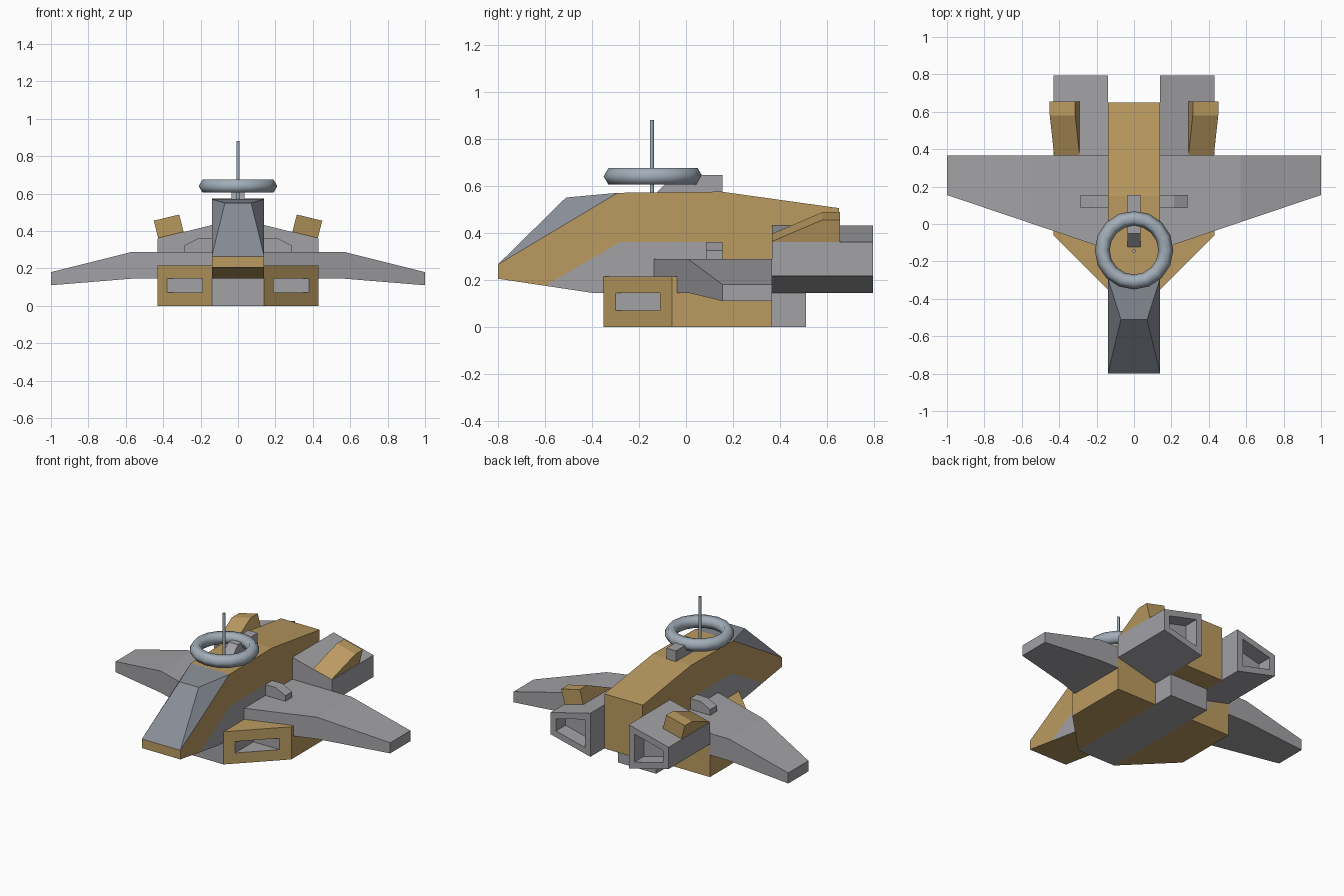
import bpy, bmesh
from math import radians

if "Cube" in bpy.data.objects:
    bpy.data.objects.remove(bpy.data.objects["Cube"])


def material(name, rgb):
    m = bpy.data.materials.new(name)
    m.diffuse_color = (*rgb, 1)
    m.use_nodes = True
    m.node_tree.nodes["Principled BSDF"].inputs["Base Color"].default_value = m.diffuse_color
    return m


TAN = material("tan_paint", (0.50, 0.33, 0.12))
GREY = material("hull_grey", (0.36, 0.36, 0.38))
GLASS = material("canopy_grey", (0.25, 0.27, 0.31))
STEEL = material("blue_steel", (0.36, 0.42, 0.48))


def loft(sections):
    """Closed solid through matching rings of points."""
    bm = bmesh.new()
    rings = [[bm.verts.new(p) for p in s] for s in sections]
    n = len(rings[0])
    bm.faces.new(rings[0])
    bm.faces.new(rings[-1])
    for a, b in zip(rings, rings[1:]):
        for i in range(n):
            j = (i + 1) % n
            bm.faces.new((a[i], a[j], b[j], b[i]))
    bmesh.ops.recalc_face_normals(bm, faces=bm.faces)
    return bm


def prism_x(profile, x0, x1):
    return loft([[(x, y, z) for y, z in profile] for x in (x0, x1)])


def prism_y(profile, y0, y1):
    return loft([[(x, y, z) for x, z in profile] for y in (y0, y1)])


def finish(name, bm, *mats, mirror=False):
    me = bpy.data.meshes.new(name)
    bm.to_mesh(me)
    bm.free()
    for m in mats:
        me.materials.append(m)
    ob = bpy.data.objects.new(name, me)
    bpy.context.collection.objects.link(ob)
    if mirror:
        ob.modifiers.new("Mirror", 'MIRROR').use_mirror_merge = False
    return ob


W = 0.14  # fuselage half width

# Fuselage: tan shell wrapped over a grey lower side panel
finish("fuselage", prism_x([(-.8, .205), (-.8, .265), (-.29, .57), (.15, .575), (.65, .505),
                            (.65, .145), (.15, .145), (.15, .36), (-.28, .36), (-.6, .175)], -W, W), TAN)
bm = prism_x([(-.6, .175), (-.28, .36), (.15, .36), (.15, .145), (-.4, .145)], -W, W)
for f in bm.faces:
    if f.normal.z < -.5 and f.normal.y < -.05:
        f.material_index = 1
finish("side_panel", bm, GREY, TAN)

# Faceted canopy
bm = bmesh.new()
for x, y, z in [(W, -.8, .265), (W, -.29, .57), (.07, -.51, .55)]:
    for s in (-1, 1):
        bm.verts.new((s * x, y, z))
bmesh.ops.convex_hull(bm, input=bm.verts)
bmesh.ops.dissolve_limit(bm, angle_limit=radians(1), verts=bm.verts, edges=bm.edges)
bmesh.ops.recalc_face_normals(bm, faces=bm.faces)
finish("canopy", bm, GLASS)

# Belly keel
finish("keel", prism_x([(-.35, 0), (-.35, .145), (.51, .145), (.51, 0)], -W, W), GREY)

# Side nacelles with a wedge-shaped intake cut into the angled front
plan = [(W, -.35), (.43, -.06), (.43, .365), (W, .365)]
bm = loft([[(x, y, z) for x, y in plan] for z in (0, .215)])
front = [f for f in bm.faces if f.normal.x > .5 and f.normal.y < -.5]
bmesh.ops.inset_individual(bm, faces=front, thickness=.07, use_even_offset=True)
hole = bmesh.ops.extrude_discrete_faces(bm, faces=front)["faces"][0]
back_y = max(v.co.y for v in hole.verts)
hole.material_index = 1
for e in hole.edges:
    for f in e.link_faces:
        f.material_index = 1
for v in hole.verts:
    v.co.y = back_y
bmesh.ops.remove_doubles(bm, verts=bm.verts, dist=.0005)
finish("nacelle", bm, TAN, GREY, mirror=True)

# Wings
finish("wing", loft([[(x, y0, z0), (x, .365, z0), (x, .365, z1), (x, y0, z1)] for x, y0, z0, z1 in
                     [(W, -.135, .145, .288), (.57, .01, .145, .288), (1, .155, .11, .18)]]),
       GREY, mirror=True)

# Small fairings at the wing roots
finish("wing_root_fairing", prism_y([(W, .28), (W, .36), (.215, .36), (.285, .325), (.285, .28)],
                                    .085, .155), GREY, mirror=True)

# Engines with hollow exhausts
bm = prism_y([(W, .432), (.43, .36), (.43, .217), (W, .145)], .365, .795)
rear = [f for f in bm.faces if f.normal.y > .9]
bmesh.ops.inset_individual(bm, faces=rear, thickness=.04, use_even_offset=True)
bmesh.ops.inset_individual(bm, faces=rear, thickness=0, depth=-.1)
finish("engine", bm, GREY, mirror=True)

# Tan wedges on the engine tops, leaning with the slope
def wedge_ring(y, h):
    a, b = (.29, .393), (.426, .36)
    top = [(p[0] + .25 * h, p[1] + .97 * h) for p in (b, a)]
    return [(x, y, z) for x, z in (a, b, *top)]


finish("engine_wedge", loft([wedge_ring(.365, .003), wedge_ring(.58, .098), wedge_ring(.655, .098)]),
       TAN, mirror=True)

# Roof block under the ring
finish("roof_block", prism_x([(-.13, .565), (-.05, .645), (.155, .645), (.155, .565)], -.035, .035), GREY)

# Ring and antenna
bpy.ops.mesh.primitive_torus_add(major_segments=16, minor_segments=6, major_radius=.17,
                                 minor_radius=.04, location=(0, -.14, .64))
ring = bpy.context.object
ring.name = "roof_ring"
ring.data.materials.append(STEEL)
bpy.ops.object.shade_smooth()

bpy.ops.mesh.primitive_cylinder_add(vertices=8, radius=.009, depth=.32, location=(0, -.145, .72))
mast = bpy.context.object
mast.name = "antenna"
mast.data.materials.append(STEEL)
bpy.ops.object.shade_smooth_by_angle(angle=radians(50))
